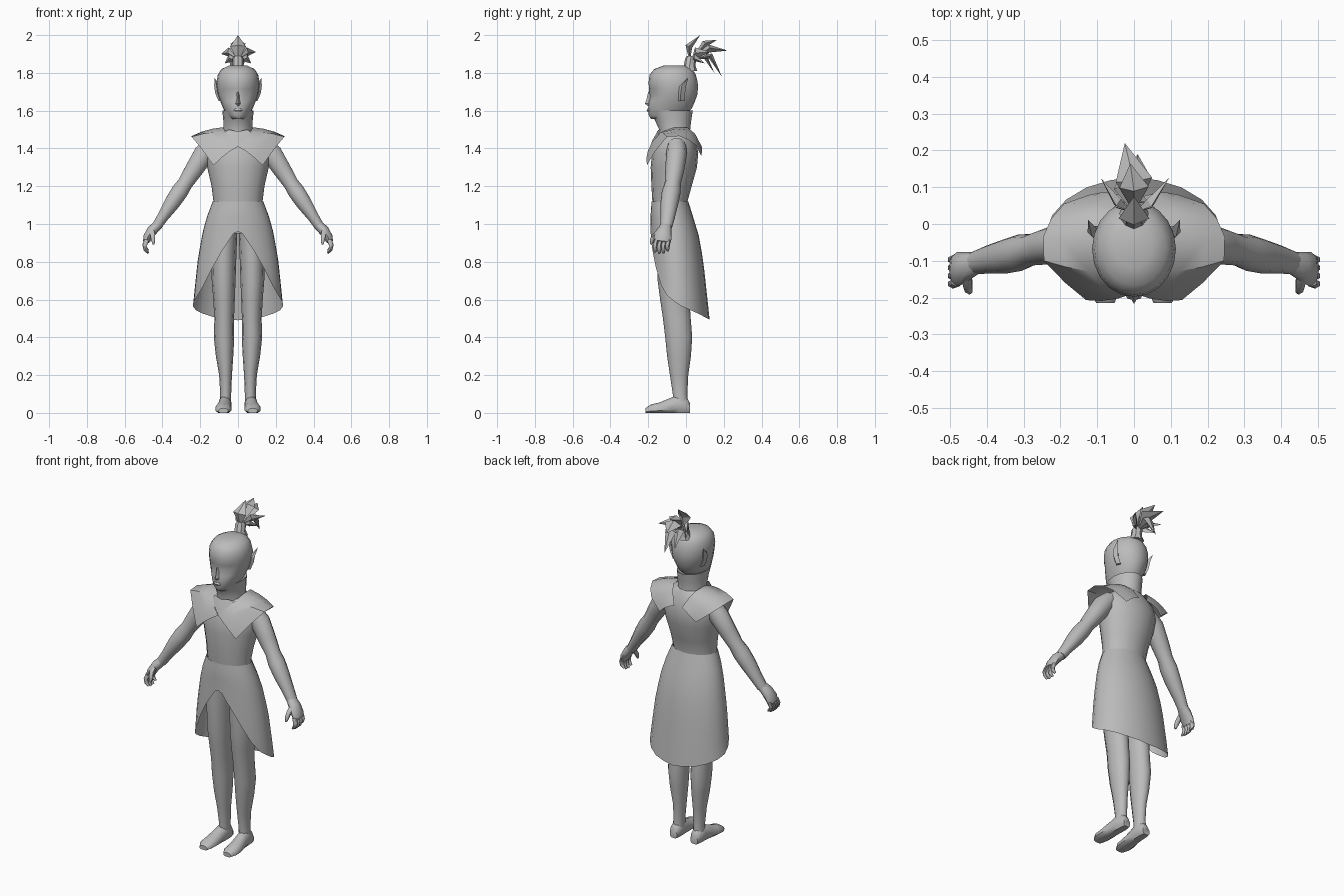
import bpy, bmesh, math
from mathutils import Vector as V

grey = bpy.data.materials.new("plain grey")
grey.diffuse_color = (0.5, 0.5, 0.5, 1)


def finish(name, bm, angle=50, mirror=False):
    bmesh.ops.recalc_face_normals(bm, faces=bm.faces)
    me = bpy.data.meshes.new(name)
    bm.to_mesh(me)
    bm.free()
    ob = bpy.data.objects.new(name, me)
    bpy.context.collection.objects.link(ob)
    me.materials.append(grey)
    if mirror:
        ob.modifiers.new("mirror", 'MIRROR').use_mirror_merge = False
    bpy.ops.object.select_all(action='DESELECT')
    ob.select_set(True)
    bpy.context.view_layer.objects.active = ob
    bpy.ops.object.shade_smooth_by_angle(angle=math.radians(angle))
    return ob


def skin(bm, rows, closed=True, caps=True):
    """Bridge rows of points with quads."""
    vr = [[bm.verts.new(p) for p in r] for r in rows]
    n = len(vr[0])
    for a, b in zip(vr, vr[1:]):
        for i in range(n if closed else n - 1):
            j = (i + 1) % n
            bm.faces.new((a[i], a[j], b[j], b[i]))
    if closed and caps:
        bm.faces.new(vr[0])
        bm.faces.new(vr[-1])


def oval(c, u, v, n=12):
    c, u, v = V(c), V(u), V(v)
    return [c + u * math.sin(2 * math.pi * i / n) + v * math.cos(2 * math.pi * i / n)
            for i in range(n)]


def level(z, rx, yf, yb, cx=0, n=12):
    """Horizontal oval; point 0 faces the front."""
    return oval((cx, (yf + yb) / 2, z), (rx, 0, 0), (0, (yf - yb) / 2, 0), n)


def tube(bm, path, n=8):
    """Path of (x, y, z, radius in the xz plane, radius along y)."""
    rows = []
    for i, p in enumerate(path):
        a, b = path[max(i - 1, 0)], path[min(i + 1, len(path) - 1)]
        d = (V(b[:3]) - V(a[:3])).normalized()
        side = d.cross(V((0, 1, 0))).normalized()
        rows.append(oval(p[:3], side * p[3], side.cross(d) * p[4], n))
    skin(bm, rows)


def lookup(table, t):
    for a, b in zip(table, table[1:]):
        if t <= b[0]:
            k = (t - a[0]) / (b[0] - a[0])
            return [x + (y - x) * k for x, y in zip(a[1:], b[1:])]
    return list(table[-1][1:])


# Torso and pelvis
bm = bmesh.new()
skin(bm, [level(*r, n=16) for r in (
    (.95, .12, -.155, .03), (1.04, .125, -.17, .01), (1.12, .13, -.178, .008),
    (1.2, .14, -.183, .03), (1.3, .163, -.187, .058), (1.38, .178, -.18, .065),
    (1.44, .165, -.155, .05), (1.485, .11, -.135, .03), (1.5, .07, -.13, .02))])
finish("torso", bm)

# Neck with high flared collar
bm = bmesh.new()
skin(bm, [level(*r, n=16) for r in (
    (1.44, .085, -.15, .03), (1.5, .078, -.142, .022), (1.55, .078, -.165, .028),
    (1.6, .083, -.19, .036), (1.59, .07, -.165, .02))])
finish("collar", bm, 35)

# Head, with eye sockets pressed in
bm = bmesh.new()
skin(bm, [level(*r, n=20) for r in (
    (1.555, .035, -.185, -.08), (1.575, .058, -.197, -.01), (1.61, .078, -.2, .03),
    (1.65, .094, -.198, .048), (1.685, .106, -.195, .06), (1.715, .111, -.196, .063),
    (1.75, .114, -.198, .062), (1.79, .107, -.193, .052), (1.82, .088, -.168, .034),
    (1.838, .05, -.12, 0))])
for v in bm.verts:
    if abs(v.co.z - 1.685) < .01 and .025 < abs(v.co.x) < .07 and v.co.y < -.1:
        v.co.y += .014
finish("head", bm, 60)

# Nose wedge and lips
bm = bmesh.new()
skin(bm, [[(-w, -.185, z), (0, y, z), (w, -.185, z)] for z, w, y in (
    (1.70, .009, -.2), (1.66, .012, -.209), (1.637, .02, -.217), (1.625, .016, -.202))])
finish("nose", bm, 40)
bm = bmesh.new()
skin(bm, [level(*r, n=8) for r in ((1.592, .02, -.202, -.17), (1.602, .026, -.208, -.17),
                                   (1.612, .02, -.203, -.17))])
finish("lips", bm)

# Pointed ears
bm = bmesh.new()
skin(bm, [[(x, y, z), (x + .012, y + .012, z), (x, y + .035, z), (x - .02, y + .015, z)]
          for x, y, z in ((.09, -.04, 1.65), (.108, -.04, 1.69), (.114, -.035, 1.73))])
top = [v for v in bm.verts if v.co.z > 1.72]
bmesh.ops.delete(bm, geom=[f for f in bm.faces if all(v in top for v in f.verts)],
                 context='FACES_ONLY')
tip = bm.verts.new((.125, .012, 1.775))
for a, b in zip(top, top[1:] + top[:1]):
    bm.faces.new((a, b, tip))
finish("ear", bm, 30, True)

# Topknot tie
bm = bmesh.new()
skin(bm, [level(*r, n=8) for r in ((1.81, .045, -.03, .06), (1.84, .03, -.012, .05),
                                   (1.875, .03, -.005, .055), (1.89, .02, .005, .05))])
finish("hair_tie", bm, 30)

# Ponytail locks: leaf-shaped spindles
bm = bmesh.new()
for base, mid, tip, w in (
        ((0, .02, 1.86), (0, .015, 1.94), (0, .075, 2.0), .042),
        ((0, .03, 1.87), (0, .10, 1.955), (-.01, .165, 1.975), .04),
        ((0, .03, 1.87), (0, .12, 1.93), (-.025, .22, 1.918), .05),
        ((0, .03, 1.87), (.01, .13, 1.89), (.01, .19, 1.78), .035),
        ((0, .03, 1.87), (-.025, .1, 1.89), (-.03, .15, 1.8), .03),
        ((0, .03, 1.87), (.045, .06, 1.91), (.095, .125, 1.91), .028),
        ((0, .03, 1.87), (-.045, .06, 1.91), (-.09, .125, 1.9), .028),
        ((0, .03, 1.87), (.04, .05, 1.88), (.07, .1, 1.85), .022),
        ((0, .03, 1.87), (-.04, .05, 1.88), (-.07, .1, 1.85), .022)):
    base, mid, tip = V(base), V(mid), V(tip)
    d = (tip - base).normalized()
    u = V((1, 0, 0)) if abs(d.x) < .4 else V((0, -.5, .85))
    u = (u - d * u.dot(d)).normalized()
    ring = [bm.verts.new(p) for p in oval(mid, u * w, d.cross(u) * w * .45, 4)]
    ends = bm.verts.new(base), bm.verts.new(tip)
    for i in range(4):
        for e in ends:
            bm.faces.new((ring[i], ring[(i + 1) % 4], e))
finish("ponytail", bm, 20)

# Shoulder mantle: one panel, mirrored
bm = bmesh.new()
rows = []
for a, b in (((0, -.188, 1.41), (.13, -.207, 1.31)),
             ((.03, -.178, 1.445), (.187, -.16, 1.39)),
             ((.065, -.135, 1.485), (.245, -.10, 1.462)),
             ((.08, -.06, 1.512), (.247, -.035, 1.465)),
             ((.075, .01, 1.51), (.225, .015, 1.445)),
             ((.055, .045, 1.48), (.19, .055, 1.415)),
             ((.025, .075, 1.42), (.12, .08, 1.36))):
    a, b = V(a), V(b)
    bump = V((0, (a.y + .05) * .06, .008))
    rows.append([a, a.lerp(b, .33) + bump, a.lerp(b, .67) + bump, b])
skin(bm, rows, closed=False)
finish("shoulder_mantle", bm, 40, True)

# Crossed neckline band
bm = bmesh.new()
skin(bm, [[(0, -.186, 1.41), (.03, -.177, 1.445), (.068, -.14, 1.485)],
          [(-.03, -.176, 1.445), (0, -.168, 1.46), (.05, -.145, 1.5)],
          [(-.068, -.14, 1.485), (-.05, -.145, 1.5), (0, -.152, 1.49)]], closed=False)
finish("neckline", bm, 30)

# Split skirt: hem height depends on the angle from the front
shape = [(.45, .243, -.19, .13), (.56, .24, -.19, .118), (.8, .215, -.19, .092),
         (.93, .193, -.188, .07), (1.0, .178, -.187, .05), (1.06, .158, -.187, .03),
         (1.12, .134, -.182, .012)]
hem = [(0, .96), (7, .95), (24, .86), (38, .77), (53, .675), (62, .63), (90, .57),
       (120, .535), (150, .505), (180, .49)]
angles = [0, 7, 15, 24, 38, 53, 66, 80, 95, 112, 130, 148, 165, 180]
angles = angles + [-a for a in angles[-2:0:-1]]
rows = []
for k in range(8):
    row = []
    for a in angles:
        z = 1.12 + (lookup(hem, abs(a))[0] - 1.12) * k / 7
        w, yf, yb = lookup(shape, z)
        t = math.radians(a)
        row.append((w * math.sin(t), (yf + yb) / 2 + (yf - yb) / 2 * math.cos(t), z))
    rows.append(row)
bm = bmesh.new()
skin(bm, rows, caps=False)
finish("skirt", bm, 60)

# Legs
bm = bmesh.new()
skin(bm, [level(z, rx, yf, yb, cx) for z, cx, rx, yf, yb in (
    (1.0, .07, .068, -.16, .03), (.85, .075, .067, -.155, .04), (.7, .076, .063, -.15, .028),
    (.6, .074, .057, -.137, .018), (.5, .073, .052, -.122, .025), (.4, .074, .054, -.11, .033),
    (.3, .071, .046, -.1, .026), (.2, .066, .034, -.085, .012), (.1, .065, .029, -.07, .007),
    (.04, .068, .032, -.07, .012))])
finish("leg", bm, 60, True)

# Feet, flat underneath
bm = bmesh.new()
rows = [oval((cx, y, h * .4), (w, 0, 0), (0, 0, h * .6), 10) for y, cx, w, h in (
    (.022, .068, .024, .05), (.005, .068, .032, .08), (-.04, .069, .035, .098),
    (-.085, .072, .037, .078), (-.14, .077, .044, .055), (-.185, .079, .042, .045),
    (-.215, .078, .026, .025))]
skin(bm, [[(p.x, p.y, max(p.z, 0)) for p in r] for r in rows])
finish("foot", bm, 45, True)

# Arms
bm = bmesh.new()
tube(bm, ((.13, -.05, 1.42, .05, .05), (.18, -.05, 1.37, .058, .055),
          (.235, -.06, 1.285, .05, .05), (.28, -.07, 1.215, .042, .043),
          (.31, -.078, 1.17, .047, .05), (.35, -.088, 1.11, .043, .047),
          (.4, -.097, 1.035, .031, .038), (.432, -.105, .985, .027, .032)), 10)
finish("arm", bm, 60, True)

# Hands: palm, four curled fingers and a thumb
bm = bmesh.new()
tube(bm, ((.425, -.105, .995, .025, .03), (.455, -.115, .965, .028, .04),
          (.478, -.122, .93, .024, .047), (.487, -.125, .905, .017, .043)))
for i in range(4):
    y, s = -.158 + .022 * i, (.9, 1, .97, .8)[i]
    tube(bm, ((.484, y, .915, .014, .012), (.494, y - .005, .915 - .03 * s, .013, .012),
              (.49, y - .006, .915 - .052 * s, .011, .011),
              (.475, y - .005, .915 - .07 * s, .006, .007)), 6)
tube(bm, ((.455, -.135, .965, .016, .016), (.452, -.165, .94, .014, .014),
          (.449, -.18, .915, .012, .012), (.447, -.186, .893, .006, .006)), 6)
finish("hand", bm, 60, True)
